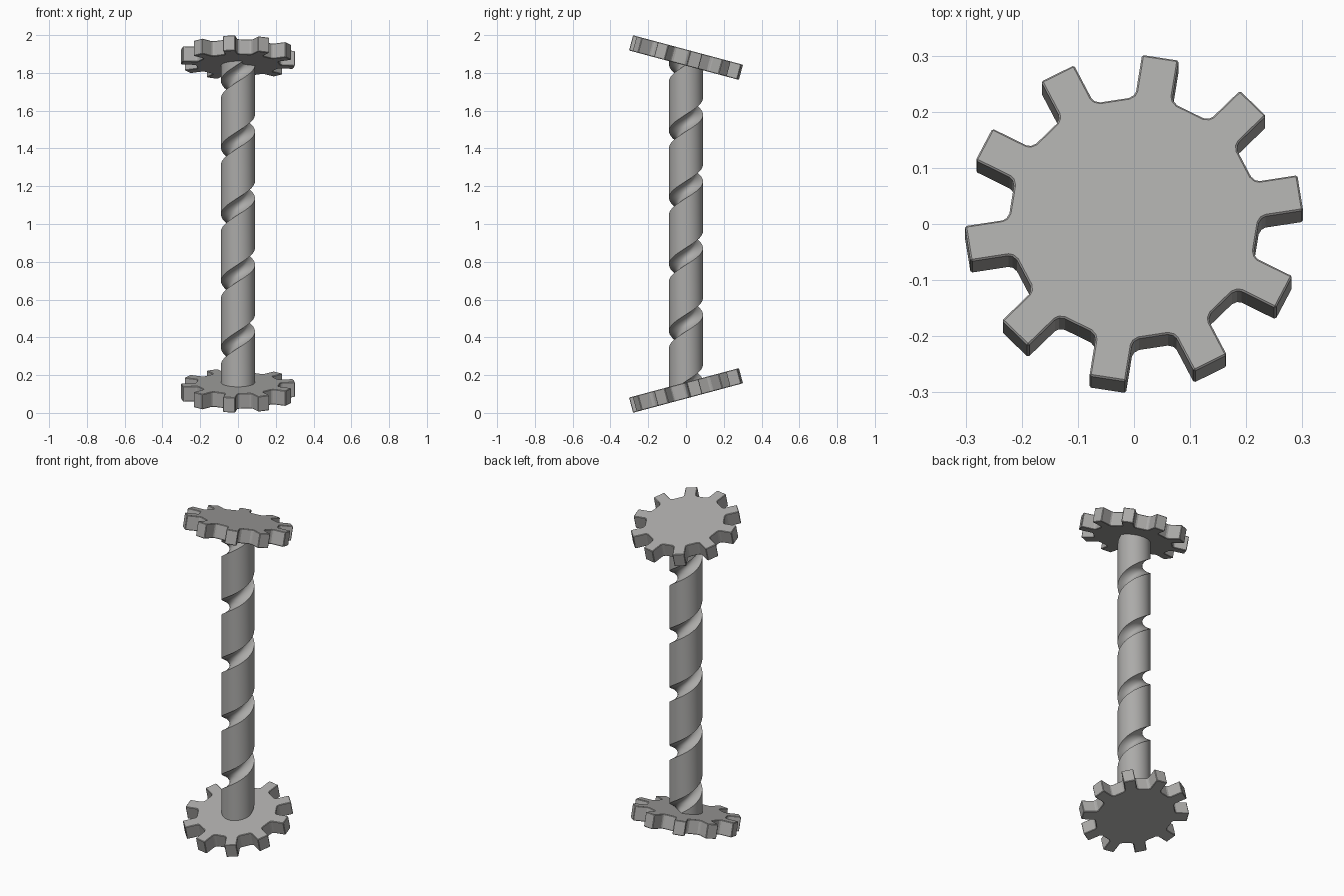
import bpy, bmesh, math
from mathutils import Vector

if "Cube" in bpy.data.objects:
    bpy.data.objects.remove(bpy.data.objects["Cube"])

TILT = math.radians(15)
GEAR_Z = 0.119

steel = bpy.data.materials.new("plain grey")
steel.diffuse_color = (0.41, 0.405, 0.395, 1)
steel.use_nodes = True
steel.node_tree.nodes["Principled BSDF"].inputs["Base Color"].default_value = steel.diffuse_color


def make_object(name, bm):
    bmesh.ops.recalc_face_normals(bm, faces=bm.faces)
    mesh = bpy.data.meshes.new(name)
    bm.to_mesh(mesh)
    bm.free()
    mesh.materials.append(steel)
    obj = bpy.data.objects.new(name, mesh)
    bpy.context.collection.objects.link(obj)
    return obj


# Ten-tooth gear plate with small root fillets, tilted about x
def gear(name, z, tilt, teeth=10, thick=0.083):
    half = [(0.218, 0.0435), (0.2245, 0.0357), (0.232, 0.033), (0.30, 0.033)]
    tooth = [(a, -b) for a, b in half] + half[::-1]
    bm = bmesh.new()
    verts = []
    for i in range(teeth):
        t = math.radians(9) + 2 * math.pi * i / teeth
        for a, b in tooth:
            verts.append(bm.verts.new((a * math.cos(t) - b * math.sin(t),
                                       a * math.sin(t) + b * math.cos(t), -thick / 2)))
    face = bm.faces.new(verts)
    ext = bmesh.ops.extrude_face_region(bm, geom=[face])
    top = [g for g in ext["geom"] if isinstance(g, bmesh.types.BMVert)]
    bmesh.ops.translate(bm, verts=top, vec=(0, 0, thick))
    if face.is_valid is False or len(bm.faces) < len(verts) + 2:
        bm.faces.new(verts)
    obj = make_object(name, bm)
    obj.location.z = z
    obj.rotation_euler.x = tilt
    bev = obj.modifiers.new("soft edges", "BEVEL")
    bev.width = 0.003
    bev.segments = 1
    bev.limit_method = 'ANGLE'
    bev.angle_limit = math.radians(40)
    return obj


# Round shaft with a right-handed helical groove, trimmed inside both gears
def shaft(radius=0.09, pitch=0.353, half_w=0.045, depth=0.045, sides=48, turns=8):
    profile = [(-pitch / 2, radius)]
    steps = 10
    for k in range(steps + 1):
        t = math.pi * k / steps
        profile.append((-half_w * math.cos(t), radius - depth * math.sin(t)))
    profile.append((pitch / 2, radius))
    bm = bmesh.new()
    rows = []
    for i in range(sides * turns + 1):
        a = 2 * math.pi * i / sides
        z = 0.476 - 3 * pitch + pitch * i / sides
        rows.append([bm.verts.new((r * math.cos(a), r * math.sin(a), z + u))
                     for u, r in profile])
    for p, q in zip(rows, rows[1:]):
        for j in range(len(profile) - 1):
            bm.faces.new((p[j], q[j], q[j + 1], p[j + 1]))
    bmesh.ops.remove_doubles(bm, verts=bm.verts, dist=1e-4)
    for z, s in ((GEAR_Z, -1), (2 - GEAR_Z, 1)):
        n = Vector((0, math.sin(TILT), s * math.cos(TILT)))
        bmesh.ops.bisect_plane(bm, geom=bm.verts[:] + bm.edges[:] + bm.faces[:],
                               plane_co=(0, 0, z), plane_no=n, clear_outer=True)
    bmesh.ops.holes_fill(bm, edges=[e for e in bm.edges if e.is_boundary], sides=0)
    obj = make_object("grooved_shaft", bm)
    bpy.ops.object.select_all(action='DESELECT')
    obj.select_set(True)
    bpy.context.view_layer.objects.active = obj
    bpy.ops.object.shade_smooth_by_angle(angle=math.radians(35))


gear("lower_gear", GEAR_Z, TILT)
gear("upper_gear", 2 - GEAR_Z, -TILT)
shaft()
